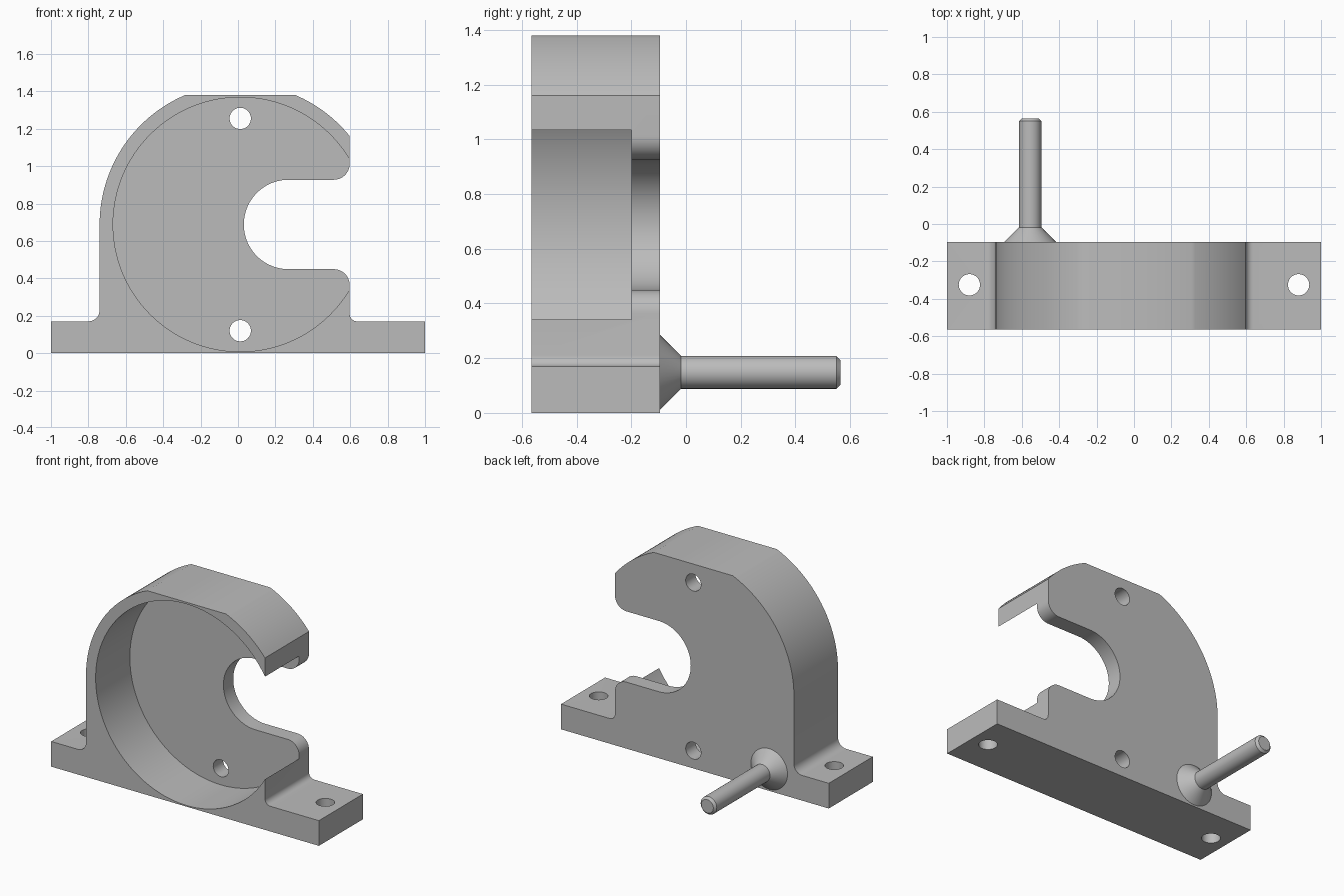
import bpy, bmesh
from math import sin, cos, asin, acos, pi, radians, degrees
from mathutils import Matrix

default = bpy.data.objects.get("Cube")
if default:
    bpy.data.objects.remove(default, do_unlink=True)

grey = bpy.data.materials.new("plain grey")
grey.use_nodes = True
colour = (0.5, 0.5, 0.5, 1)
grey.diffuse_color = colour
grey.node_tree.nodes["Principled BSDF"].inputs["Base Color"].default_value = colour

FRONT, BACK, FLOOR = -0.565, -0.095, -0.2
CX, CZ = 0.012, 0.688           # centre of the round housing
R_OUT, R_IN = 0.752, 0.68
WALL, TOP, BASE = 0.597, 1.38, 0.17


def arc(x, z, r, start, end, steps=16):
    angles = [radians(start + (end - start) * i / steps) for i in range(steps + 1)]
    return [(x + r * cos(a), z + r * sin(a)) for a in angles]


def make_object(name, bm):
    bmesh.ops.recalc_face_normals(bm, faces=bm.faces)
    mesh = bpy.data.meshes.new(name)
    bm.to_mesh(mesh)
    bm.free()
    mesh.materials.append(grey)
    obj = bpy.data.objects.new(name, mesh)
    bpy.context.collection.objects.link(obj)
    return obj


def prism(name, outline, y0, y1):
    bm = bmesh.new()
    face = bm.faces.new([bm.verts.new((x, y0, z)) for x, z in outline])
    new = bmesh.ops.extrude_face_region(bm, geom=[face])["geom"]
    moved = [v for v in new if isinstance(v, bmesh.types.BMVert)]
    bmesh.ops.translate(bm, verts=moved, vec=(0, y1 - y0, 0))
    return make_object(name, bm)


def cut(obj, cutter):
    mod = obj.modifiers.new("cut", "BOOLEAN")
    mod.operation = "DIFFERENCE"
    mod.solver = "EXACT"
    mod.object = cutter
    cutter.hide_render = True
    graph = bpy.context.evaluated_depsgraph_get()
    mesh = bpy.data.meshes.new_from_object(obj.evaluated_get(graph))
    obj.modifiers.clear()
    obj.data = mesh
    bpy.data.objects.remove(cutter, do_unlink=True)


def smooth(obj):
    bpy.ops.object.select_all(action="DESELECT")
    obj.select_set(True)
    bpy.context.view_layer.objects.active = obj
    bpy.ops.object.shade_smooth_by_angle(angle=radians(25))


# Housing outline: flanged base, round back, flat top and straight open side
side = degrees(acos((WALL - CX) / R_OUT))
flat = degrees(asin((TOP - CZ) / R_OUT))
outline = [(-1, 0), (1, 0), (1, BASE)]
outline += arc(WALL + 0.04, BASE + 0.04, 0.04, 270, 180, 8)
outline += arc(CX, CZ, R_OUT, side, flat)
outline += arc(CX, CZ, R_OUT, 180 - flat, 180, 32)
outline += arc(CX - R_OUT + -0.06, BASE + 0.06, 0.06, 0, -90, 8)
outline += [(-1, BASE)]
housing = prism("housing", outline, FRONT, BACK)

# Round pocket open to the front
cut(housing, prism("pocket_cutter", arc(CX, CZ, R_IN, 0, 360, 128)[:-1], FRONT - 0.1, FLOOR))

# Round-ended slot with rounded mouth corners
r, f = 0.239, 0.085
slot = arc(0.27, CZ, r, 90, 270, 40)
slot += arc(WALL - f, CZ - r - f, f, 90, 0, 12)
slot += [(WALL + 0.1, CZ - r - f), (WALL + 0.1, CZ + r + f)]
slot += arc(WALL - f, CZ + r + f, f, 0, -90, 12)
cut(housing, prism("slot_cutter", slot, FRONT - 0.1, BACK + 0.1))

# Screw holes through the back plate
for z in (0.12, 1.255):
    cut(housing, prism("plate_hole_cutter", arc(CX, z, 0.057, 0, 360, 40)[:-1], FLOOR - 0.1, BACK + 0.1))

# Screw holes down through the flanges
for x in (-0.88, 0.88):
    bm = bmesh.new()
    bmesh.ops.create_cone(bm, cap_ends=True, segments=40, radius1=0.057, radius2=0.057,
                          depth=0.6, matrix=Matrix.Translation((x, -0.325, BASE / 2)))
    cut(housing, make_object("flange_hole_cutter", bm))
smooth(housing)

# Turned pin with a conical foot and a chamfered tip
profile = [(0, BACK), (0.137, BACK), (0.06, -0.018), (0.06, 0.55), (0.045, 0.565), (0, 0.565)]
bm = bmesh.new()
verts = [bm.verts.new((radius, y, 0)) for radius, y in profile]
edges = [bm.edges.new(pair) for pair in zip(verts, verts[1:])]
bmesh.ops.spin(bm, geom=verts + edges, cent=(0, 0, 0), axis=(0, 1, 0), angle=2 * pi, steps=48)
bmesh.ops.remove_doubles(bm, verts=bm.verts, dist=0.0001)
pin = make_object("back_pin", bm)
pin.location = (-0.555, 0, 0.148)
smooth(pin)
